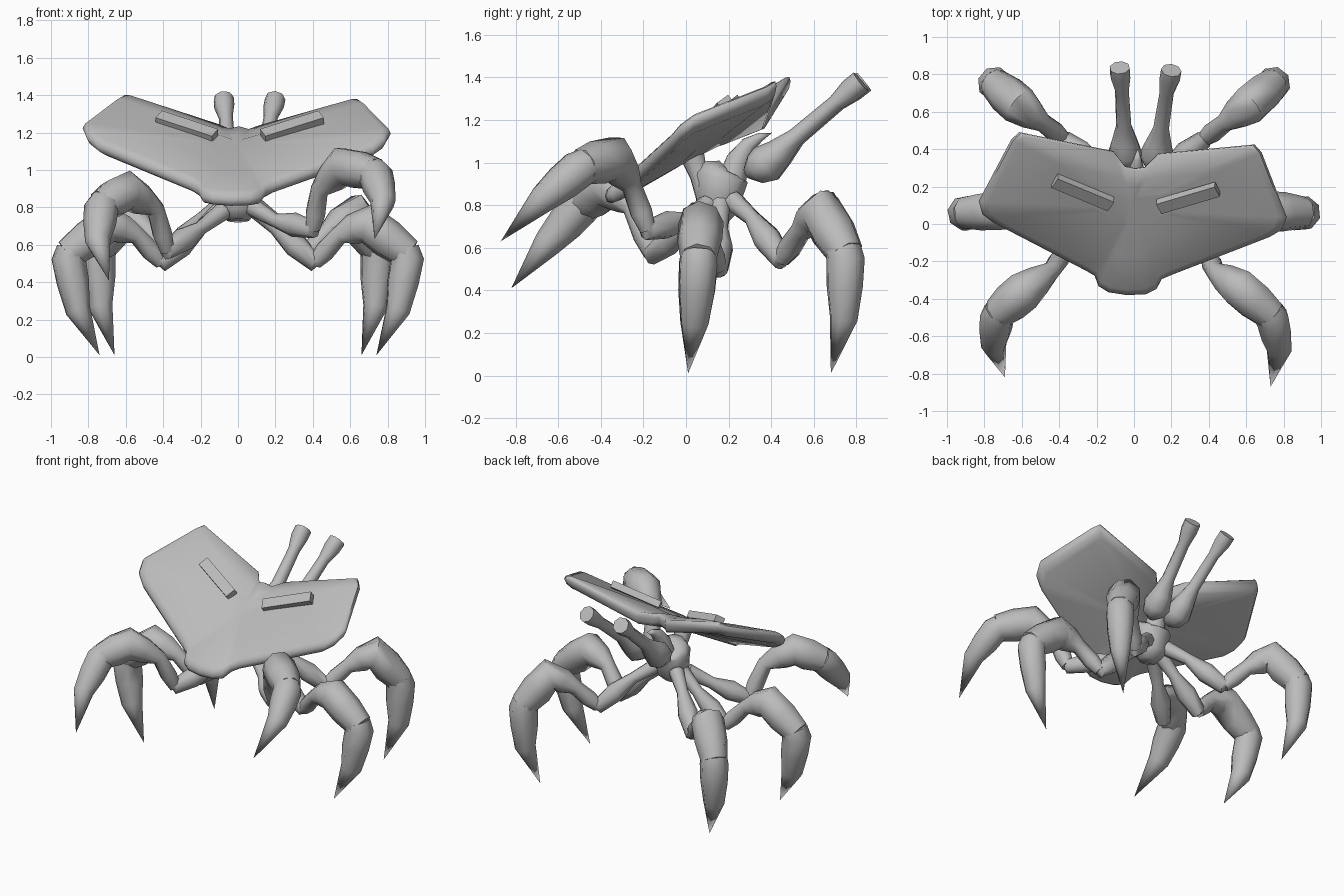
import bpy, bmesh, math
from mathutils import Vector, Matrix

if "Cube" in bpy.data.objects:
    bpy.data.objects.remove(bpy.data.objects["Cube"], do_unlink=True)

grey = bpy.data.materials.new("plain grey")
grey.use_nodes = True
grey.diffuse_color = (0.5, 0.5, 0.5, 1)
grey.node_tree.nodes["Principled BSDF"].inputs["Base Color"].default_value = (0.5, 0.5, 0.5, 1)

TWIST = math.radians(-3)  # the upper body is turned slightly


def finish(bm, name, angle=55):
    bmesh.ops.recalc_face_normals(bm, faces=bm.faces)
    mesh = bpy.data.meshes.new(name)
    bm.to_mesh(mesh)
    bm.free()
    mesh.materials.append(grey)
    ob = bpy.data.objects.new(name, mesh)
    bpy.context.collection.objects.link(ob)
    bpy.ops.object.select_all(action="DESELECT")
    ob.select_set(True)
    bpy.context.view_layer.objects.active = ob
    bpy.ops.object.shade_smooth_by_angle(angle=math.radians(angle))
    return ob


def tube(name, path, radii, sides=8):
    """Loft of round rings along a path; a zero radius makes a point."""
    bm = bmesh.new()
    pts = [Vector(p) for p in path]
    rings = []
    ref = Vector((0.3, 1, 0.1))
    for i, (p, r) in enumerate(zip(pts, radii)):
        t = (pts[min(i + 1, len(pts) - 1)] - pts[max(i - 1, 0)]).normalized()
        u = (ref - t * ref.dot(t)).normalized()
        v = t.cross(u)
        ref = u
        if r == 0:
            rings.append([bm.verts.new(p)] * sides)
            continue
        angles = [math.tau * k / sides for k in range(sides)]
        rings.append([bm.verts.new(p + r * (u * math.cos(a) + v * math.sin(a))) for a in angles])
    for a, b in zip(rings, rings[1:]):
        for k in range(sides):
            j = (k + 1) % sides
            bm.faces.new(list(dict.fromkeys((a[k], a[j], b[j], b[k]))))
    for ring in (rings[0], rings[-1]):
        if ring[0] is not ring[1]:
            bm.faces.new(ring)
    return finish(bm, name)


def leg(name, s, hub, hip, elbow, rise, thigh, knee, shin, foot):
    """Thin crooked upper limb, swollen thigh and pointed claw shin."""
    hub, hip, elbow, rise, thigh, knee, shin, foot = [
        Vector((s * p[0], p[1], p[2])) for p in (hub, hip, elbow, rise, thigh, knee, shin, foot)]
    tube(name + "_upper", [hub, hip, hip.lerp(elbow, 0.5), elbow, elbow.lerp(rise, 0.25)],
         [0.05, 0.038, 0.066, 0.05, 0.03])
    tube(name + "_thigh", [elbow, elbow.lerp(rise, 0.4), rise, rise.lerp(thigh, 0.5), thigh,
                           thigh.lerp(knee, 0.5), knee],
         [0.04, 0.055, 0.05, 0.084, 0.108, 0.106, 0.086])
    tube(name + "_shin", [knee.lerp(thigh, 0.1), knee.lerp(shin, 0.08), knee.lerp(shin, 0.5), shin, foot],
         [0.088, 0.093, 0.088, 0.068, 0])


# Four standing legs
for side, s in (("left", 1), ("right", -1)):
    leg("middle_leg_" + side, s, (0.08, 0.16, 0.8), (0.2, 0.16, 0.69), (0.41, 0.15, 0.505),
        (0.54, 0.1, 0.65), (0.69, 0.07, 0.715), (0.91, 0.06, 0.55), (0.855, 0.04, 0.25), (0.74, 0.01, 0.01))
    leg("rear_leg_" + side, s, (0.08, 0.22, 0.82), (0.19, 0.31, 0.74), (0.37, 0.45, 0.545),
        (0.485, 0.54, 0.68), (0.615, 0.635, 0.77), (0.745, 0.75, 0.57), (0.735, 0.74, 0.27), (0.66, 0.68, 0.01))

# Two raised front legs, the left one higher
leg("front_leg_left", 1, (0.08, 0.1, 0.8), (0.2, 0, 0.73), (0.4, -0.18, 0.685),
    (0.435, -0.255, 0.89), (0.56, -0.34, 1.02), (0.735, -0.49, 0.98), (0.775, -0.67, 0.83), (0.73, -0.87, 0.63))
leg("front_leg_right", -1, (0.08, 0.1, 0.78), (0.2, 0, 0.69), (0.38, -0.16, 0.57),
    (0.44, -0.25, 0.79), (0.59, -0.36, 0.89), (0.73, -0.48, 0.81), (0.75, -0.65, 0.62), (0.69, -0.82, 0.41))

# Body, neck and horn
tube("body", [(0, 0.14, 0.73), (0, 0.15, 0.79), (0, 0.16, 0.86), (0, 0.17, 0.93), (0, 0.18, 0.965),
              (0, 0.19, 0.975)],
     [0.06, 0.11, 0.115, 0.128, 0.105, 0.05], 10)
tube("neck", [(0, 0.12, 0.84), (0, 0.06, 0.94), (0, 0.02, 1.06)], [0.08, 0.045, 0.065])
horn = tube("horn", [(0, 0.22, 0.93), (0, 0.245, 1.01), (0, 0.295, 1.085), (0, 0.35, 1.12), (0, 0.405, 1.14)],
            [0.07, 0.06, 0.04, 0.022, 0])
horn.rotation_euler.z = TWIST

# Eye stalks with bulbous bases and flared flat tips
for side, s in (("left", 1), ("right", -1)):
    path = [(0.06, 0.29, 0.95), (0.075, 0.33, 0.97), (0.085, 0.38, 0.995), (0.09, 0.44, 1.045),
            (0.1, 0.52, 1.12), (0.12, 0.71, 1.28), (0.132, 0.78, 1.34), (0.138, 0.83, 1.38)]
    stalk = tube("eye_stalk_" + side, [(s * x, y, z) for x, y, z in path],
                 [0.03, 0.075, 0.092, 0.07, 0.042, 0.038, 0.055, 0.055])
    stalk.rotation_euler.z = TWIST
    stalk.location.x = 0.018

# Shell: half outline lofted in scaled rings, then mirrored
outline = [(0, -0.38, 0.87), (0.1, -0.37, 0.875), (0.155, -0.34, 0.885), (0.18, -0.285, 0.92),
           (0.23, -0.26, 0.95), (0.74, -0.03, 1.145), (0.8, 0.01, 1.19), (0.825, 0.08, 1.24),
           (0.67, 0.42, 1.375), (0.63, 0.46, 1.4), (0.12, 0.385, 1.245), (0.055, 0.31, 1.22),
           (0, 0.3, 1.235)]
centre = Vector((0, 0.08, 1.14))
bm = bmesh.new()
rings = []
for scale, drop in ((0.3, 0.09), (0.93, 0.08), (0.98, 0.06), (1, 0.03), (0.985, 0.005),
                    (0.94, -0.005), (0.55, -0.005), (0.25, 0)):
    rings.append([bm.verts.new(centre.lerp(Vector(p), scale) - Vector((0, 0, drop))) for p in outline])
for a, b in zip(rings, rings[1:]):
    for k in range(len(outline) - 1):
        bm.faces.new((a[k], a[k + 1], b[k + 1], b[k]))
bm.faces.new(rings[0])
bm.faces.new(rings[-1])
bmesh.ops.mirror(bm, geom=bm.verts[:] + bm.edges[:] + bm.faces[:], axis="X", merge_dist=0.0005)
shell = finish(bm, "shell", 60)
shell.rotation_euler = (0, math.radians(1), TWIST)
shell.location.x = -0.032

# Slanted bars on the shell
for side, s in (("left", 1), ("right", -1)):
    along = Vector((s * 0.31, 0.11, 0.1)).normalized()
    up = Vector((-s * 0.15, -0.85, 1))
    up = (up - along * up.dot(along)).normalized()
    frame = Matrix((along, up.cross(along), up)).transposed().to_4x4()
    frame.translation = (s * 0.282, 0.154, 1.232)
    bm = bmesh.new()
    bmesh.ops.create_cube(bm, size=1)
    bmesh.ops.scale(bm, vec=(0.34, 0.07, 0.045), verts=bm.verts)
    bmesh.ops.transform(bm, matrix=Matrix.Rotation(TWIST, 4, "Z") @ frame, verts=bm.verts)
    finish(bm, "shell_bar_" + side, 30)
